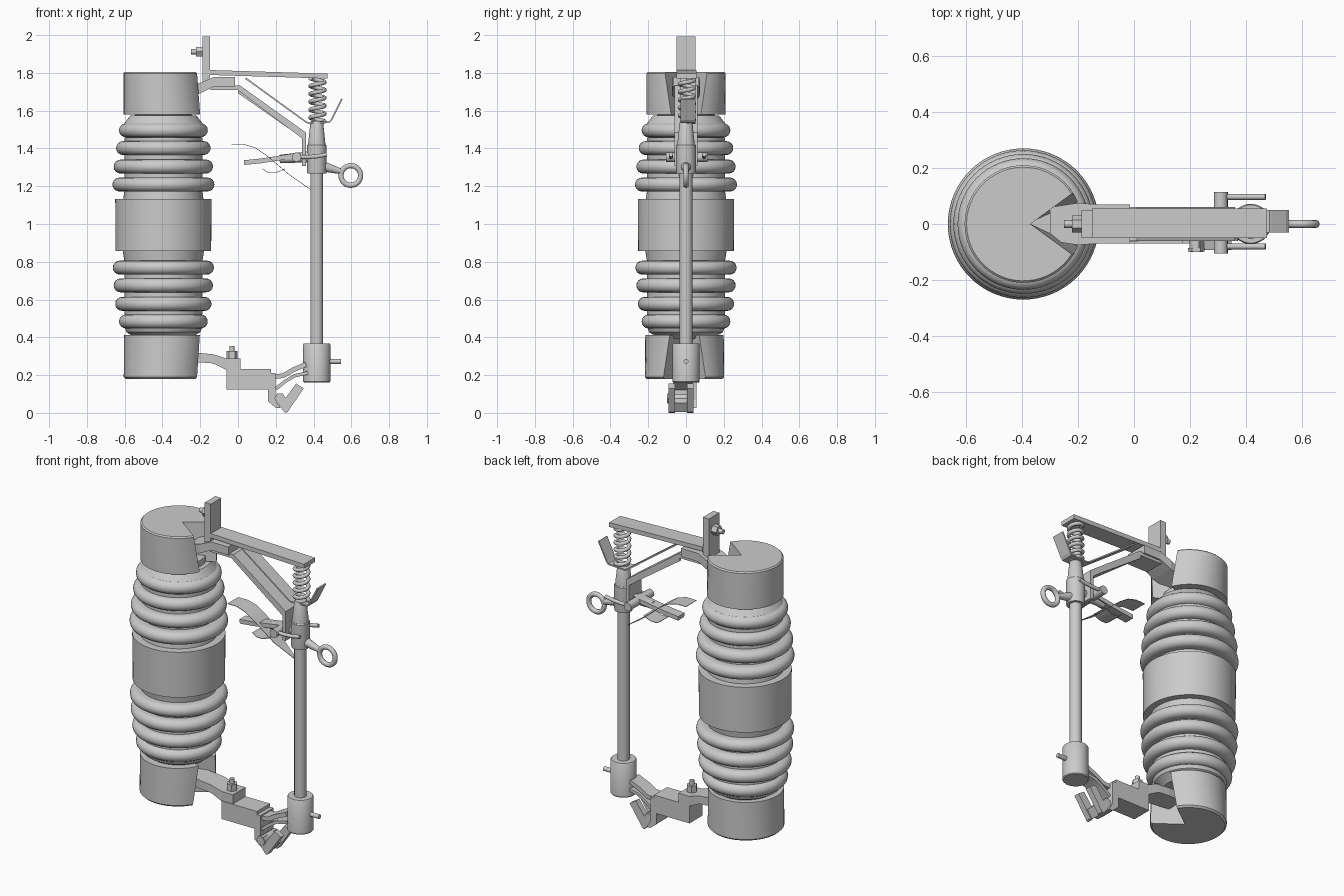
import bpy, bmesh
from math import sin, cos, pi, radians
from mathutils import Vector

if "Cube" in bpy.data.objects:
    bpy.data.objects.remove(bpy.data.objects["Cube"])


def finish(bm, name, smooth=True):
    bmesh.ops.recalc_face_normals(bm, faces=bm.faces)
    me = bpy.data.meshes.new(name)
    bm.to_mesh(me)
    bm.free()
    if smooth:
        me.shade_smooth()
        me.set_sharp_from_angle(angle=radians(35))
    ob = bpy.data.objects.new(name, me)
    bpy.context.collection.objects.link(ob)
    return ob


def loft(name, rings, closed=True, smooth=True, loop=False):
    """Skin a list of equal-length rings of points."""
    bm = bmesh.new()
    vs = [[bm.verts.new(p) for p in r] for r in rings]
    n = len(rings[0])
    pairs = list(zip(vs, vs[1:])) + ([(vs[-1], vs[0])] if loop else [])
    for a, b in pairs:
        for i in range(n):
            j = (i + 1) % n
            bm.faces.new((a[i], a[j], b[j], b[i]))
    if closed and not loop:
        bm.faces.new(vs[0])
        bm.faces.new(vs[-1])
    return finish(bm, name, smooth)


def prism(name, pts, y0, y1):
    """Extrude an xz outline from y0 to y1."""
    return loft(name, [[(x, y, z) for x, z in pts] for y in (y0, y1)], smooth=False)


def lathe(name, prof, x, y=0, n=48):
    return loft(name, [[(x + r * cos(2 * pi * i / n), y + r * sin(2 * pi * i / n), z)
                        for i in range(n)] for r, z in prof])


def rod(name, a, b, r, n=16, r2=None):
    a, b = Vector(a), Vector(b)
    q = (b - a).to_track_quat('Z', 'Y')
    return loft(name, [[p + q @ Vector((s * cos(2 * pi * i / n), s * sin(2 * pi * i / n), 0))
                        for i in range(n)] for p, s in ((a, r), (b, r2 or r))])


def strip(name, pts, t, y0, y1, smooth=False):
    """Bent strap of thickness t following an xz path; y0/y1 may taper by lists."""
    ps = [Vector(p) for p in pts]
    rings = []
    for i, p in enumerate(ps):
        d = (ps[min(i + 1, len(ps) - 1)] - ps[max(i - 1, 0)]).normalized()
        nrm = Vector((-d.y, d.x)) * t / 2
        a, b = (y0[i], y1[i]) if isinstance(y0, list) else (y0, y1)
        u, v = p + nrm, p - nrm
        rings.append([(u.x, a, u.y), (u.x, b, u.y), (v.x, b, v.y), (v.x, a, v.y)])
    return loft(name, rings, smooth=smooth)


def tube(name, pts, r, cyclic=False):
    cu = bpy.data.curves.new(name, 'CURVE')
    cu.dimensions = '3D'
    cu.bevel_depth, cu.bevel_resolution, cu.use_fill_caps = r, 3, True
    sp = cu.splines.new('POLY')
    sp.points.add(len(pts) - 1)
    for q, p in zip(sp.points, pts):
        q.co = (*p, 1)
    sp.use_cyclic_u = cyclic
    ob = bpy.data.objects.new(name, cu)
    bpy.context.collection.objects.link(ob)
    return ob


# Ribbed insulator
CX = -0.395
prof = [(.15, .40), (.17, .42), (.195, .435), (.205, .46)]


def rib(z, R, h=.037):
    prof.append((.207, z - h))
    for k in range(9):
        a = -pi / 2 + pi * k / 8
        prof.append((R - h + h * cos(a), z + h * sin(a)))
    prof.append((.207, z + h))


for z, R in ((.492, .235), (.585, .255), (.683, .263), (.777, .268)):
    rib(z, R)
prof += [(.215, .865), (.253, .866), (.255, 1.14), (.212, 1.141)]
for z, R in ((1.217, .27), (1.312, .263), (1.41, .25), (1.504, .235)):
    rib(z, R)
prof += [(.2, 1.55), (.175, 1.582), (.15, 1.584), (.15, 1.62)]
lathe("insulator", prof, CX, n=64)


# End caps with a flared wedge notch facing the fuse tube
def cap(name, levels, cy):
    rings = []
    for z, r, half in levels:
        h = radians(half)
        ring = [(CX + r * cos(h + (2 * pi - 2 * h) * i / 44),
                 cy + r * sin(h + (2 * pi - 2 * h) * i / 44), z) for i in range(45)]
        rings.append(ring + [(-.37, cy, z)])
    loft(name, rings)


cap("top_cap", [(1.588, .21, 22), (1.806, .21, 32), (1.813, .203, 32)], 0)
cap("bottom_cap", [(.187, .2, 32), (.197, .21, 32), (.42, .208, 22)], -.008)

# Upper bracket: strap in notch, terminal plate, top bar, diagonal arm
loft("upper_strap", [[(x, -w, a), (x, w, a), (x, w, b), (x, -w, b)] for x, w, a, b in
     ((-.3, .06, 1.66, 1.72), (-.2, .075, 1.70, 1.755), (-.13, .07, 1.735, 1.785),
      (-.015, .07, 1.735, 1.785))], smooth=False)
prism("terminal_plate", [(-.187, 1.75), (-.147, 1.75), (-.147, 2.0), (-.187, 2.0)], -.05, .05)
prism("top_bar", [(-.15, 1.797), (.475, 1.778), (.475, 1.804), (-.15, 1.823)], -.05, .055)
rod("terminal_bolt", (-.25, 0, 1.92), (-.18, 0, 1.92), .014)
rod("terminal_nut", (-.222, 0, 1.92), (-.187, 0, 1.92), .03, 6)
prism("diagonal_arm", [(-.145, 1.718), (-.145, 1.742), (.01, 1.742), (.36, 1.492), (.36, 1.315),
                       (.338, 1.315), (.338, 1.462), (-.003, 1.718)], -.06, .06)
prism("arm_gusset", [(.01, 1.735), (.36, 1.485), (.36, 1.45), (.0, 1.70)], .045, .06)

# Leaf contact and coil spring
strip("leaf_contact", [(.04, 1.78), (.36, 1.548), (.375, 1.542), (.485, 1.548), (.495, 1.56),
                       (.55, 1.67)], .008, -.03, .05)
TX = .417
tube("coil_spring", [(TX + .004 + .038 * cos(t * pi / 10), .005 + .038 * sin(t * pi / 10),
                      1.55 + .23 * t / 110) for t in range(111)], .011)

# Fuse tube, collars and lower ferrule
lathe("fuse_tube", [(.034, .3), (.034, 1.3)], TX, n=32)
lathe("upper_collar", [(.05, 1.275), (.052, 1.285), (.052, 1.425), (.048, 1.43)], TX)
lathe("contact_tip", [(.046, 1.43), (.034, 1.545), (.03, 1.552)], TX, n=32)
lathe("lower_ferrule", [(.068, .17), (.072, .175), (.072, .37), (.068, .376)], TX)
rod("ferrule_pin", (.48, 0, .28), (.545, 0, .28), .013)

# Pull ring and its neck
tube("pull_ring", [(.597 + .052 * cos(i * pi / 16), 0, 1.265 + .052 * sin(i * pi / 16))
                   for i in range(32)], .0145, True)
rod("ring_neck", (.46, 0, 1.31), (.55, 0, 1.285), .026, r2=.014)

# Latch: cross pin, side prongs, handle and thin curved guards
rod("latch_pin", (.31, -.105, 1.362), (.31, .115, 1.362), .025)
for side, y in (("left", -.08), ("right", .097)):
    tube("latch_prong_" + side, [(.3, y, 1.365), (.36, y, 1.362), (.42, y, 1.366),
                                 (.47, y, 1.376)], .011)
strip("latch_handle", [(.032, 1.333), (.12, 1.342), (.2, 1.354), (.33, 1.375)], .025, -.03, .03)
rod("latch_hub", (.22, 0, 1.352), (.4, 0, 1.365), .022, r2=.03)
gx = [(-.035, 1.43), (.03, 1.43), (.09, 1.412), (.15, 1.372), (.2, 1.33), (.27, 1.27), (.385, 1.19)]
gw = [.05, .052, .055, .055, .05, .04, .006]
strip("curved_guard", gx, .003, [-w for w in gw], gw, True)
strip("small_guard", [(.13, 1.3), (.16, 1.28), (.2, 1.28), (.25, 1.3)], .003, -.05, .05, True)

# Lower bracket
loft("lower_strap", [[(x, -w, a), (x, w - .01, a), (x, w - .01, b), (x, -w, b)] for x, w, a, b in
     ((-.3, .06, .28, .34), (-.2, .07, .275, .325), (-.13, .07, .27, .318),
      (-.06, .065, .235, .295), (.012, .065, .235, .295))], smooth=False)
prism("lower_block", [(-.062, .132), (-.062, .24), (.175, .24), (.175, .22), (.198, .22),
                      (.198, .08), (.225, .035), (.2, .035), (.158, .07), (.158, .132)], -.07, .055)
rod("lower_bolt", (-.032, -.01, .28), (-.032, -.01, .362), .014)
rod("lower_nut", (-.032, -.01, .295), (-.032, -.01, .335), .03, 6)

# Hinge forks, pivot and link to the ferrule
for side, y in (("front", -.092), ("back", .005)):
    prism("hinge_fork_" + side, [(.205, .065), (.25, .008), (.262, .012), (.348, .138),
                                 (.308, .163), (.25, .085), (.235, .11)], y, y + .035)
prism("hinge_web", [(.215, .055), (.25, .012), (.285, .06), (.25, .085)], -.06, .01)
rod("hinge_pivot", (.222, -.1, .085), (.222, .04, .085), .024)
rod("hinge_nut", (.222, -.098, .085), (.222, -.085, .085), .03, 6)
strip("ferrule_link_upper", [(.19, .2), (.24, .205), (.29, .235), (.36, .265)], .025, -.055, .03, True)
strip("ferrule_link_lower", [(.2, .135), (.25, .175), (.3, .205), (.37, .22)], .018, -.06, .035, True)
# The scene's lowest point sits on the ground
bpy.context.view_layer.update()
low = min((o.matrix_world @ Vector(c)).z for o in bpy.data.objects for c in o.bound_box)
for o in bpy.data.objects:
    o.location.z -= low
